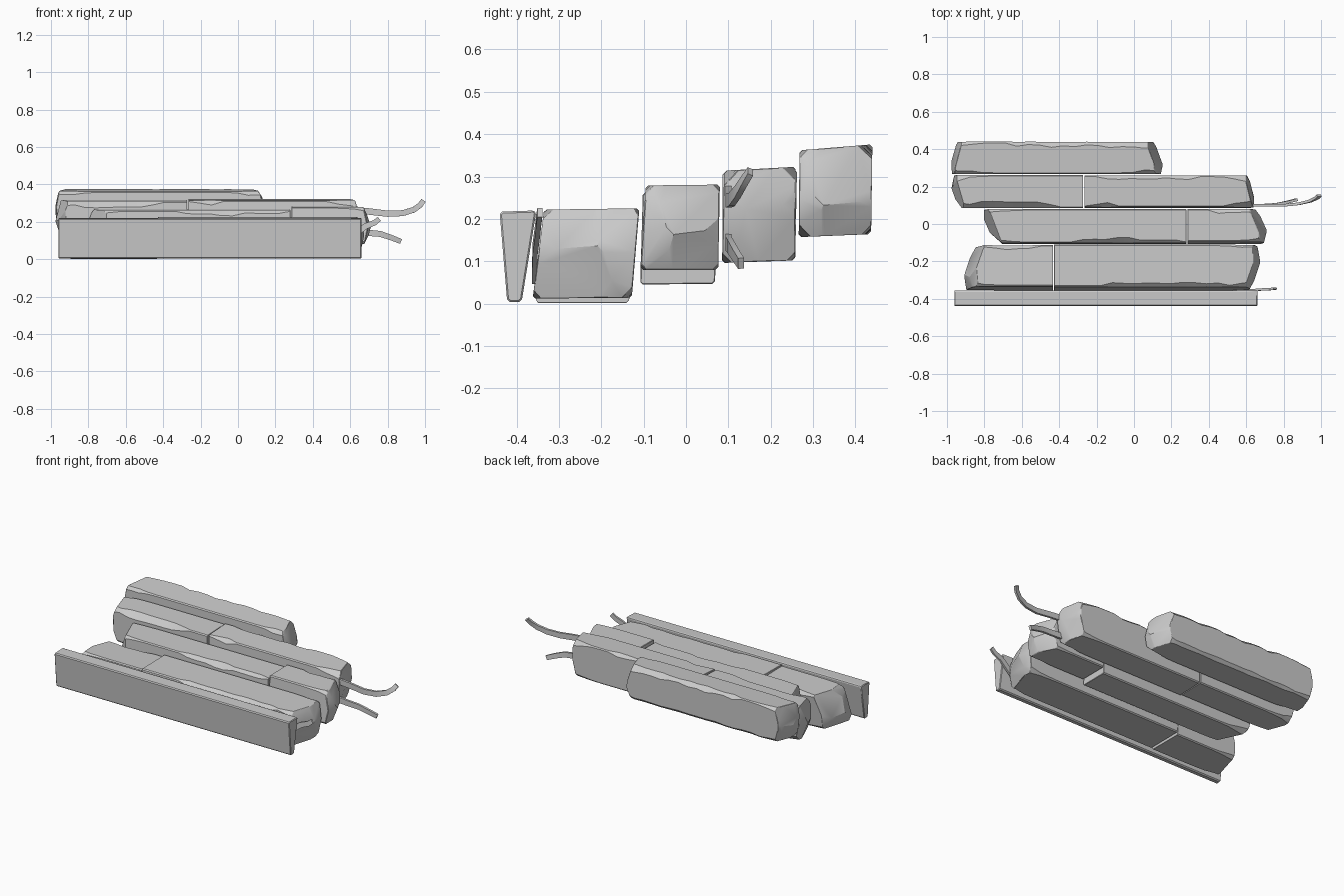
import bpy, bmesh, math, random
from mathutils import Vector

if "Cube" in bpy.data.objects:
    bpy.data.objects.remove(bpy.data.objects["Cube"])

random.seed(7)


def finish(bm, name, bevel=0.0):
    bmesh.ops.recalc_face_normals(bm, faces=bm.faces[:])
    me = bpy.data.meshes.new(name)
    bm.to_mesh(me)
    bm.free()
    ob = bpy.data.objects.new(name, me)
    bpy.context.collection.objects.link(ob)
    if bevel:
        m = ob.modifiers.new("edge_bevel", 'BEVEL')
        m.width, m.segments = bevel, 1
        m.limit_method, m.angle_limit = 'ANGLE', math.radians(50)
    bpy.ops.object.select_all(action='DESELECT')
    ob.select_set(True)
    bpy.context.view_layer.objects.active = ob
    bpy.ops.object.shade_smooth_by_angle(angle=math.radians(28))
    return ob


def skin(bm, rings):
    """Join equal-sized rings of points and cap both ends."""
    vs = [[bm.verts.new(p) for p in r] for r in rings]
    n = len(vs[0])
    for a, b in zip(vs, vs[1:]):
        for i in range(n):
            bm.faces.new((a[i], a[(i + 1) % n], b[(i + 1) % n], b[i]))
    bm.faces.new(vs[0])
    bm.faces.new(vs[-1])
    bmesh.ops.recalc_face_normals(bm, faces=bm.faces[:])


def cut(bm, co, no):
    """Slice away everything past a plane and close the hole."""
    bmesh.ops.bisect_plane(bm, geom=bm.verts[:] + bm.edges[:] + bm.faces[:],
                           plane_co=co, plane_no=no, clear_outer=True)
    bmesh.ops.holes_fill(bm, edges=[e for e in bm.edges if e.is_boundary])


def slab(name, x0, x1, quad, left=None, right=None, worn=()):
    """Stone slab. quad: (y, z) front-bottom, back-bottom, back-top, front-top.
    left / right: broken end insets (front, back, top, bottom).
    worn: (corner, from x, to x, depth) chipped stretches of a long edge."""
    q = [Vector(p) for p in quad]
    L, rings = x1 - x0, []
    n = max(8, int(L / 0.06))
    for k in range(n + 1):
        x = x0 + L * k / n
        ring = []
        for i in range(4):
            c = 0.006
            for d, spec in ((x - x0, left), (x1 - x, right)):
                if spec and d < 0.2:
                    c += (0.2 - d) * random.uniform(0.05, 0.2)
            for corner, a, b, depth in worn:
                if corner == i and a < x < b:
                    c += depth * random.uniform(0.3, 1)
            for j in (i - 1, (i + 1) % 4):
                p = q[i] + (q[j] - q[i]).normalized() * c
                ring.append((x, p.x, p.y))
        rings.append(ring)
    bm = bmesh.new()
    skin(bm, rings)
    # facet the broken ends
    ys, zs = [p.x for p in q], [p.y for p in q]
    lo, hi = Vector((min(ys), min(zs))), Vector((max(ys), max(zs)))
    sy, sz = hi - lo
    for xe, s, spec in ((x0, -1, left), (x1, 1, right)):
        if not spec:
            continue
        f, b, t, u = spec
        cuts = [(f, -1, 0), (b, 1, 0), (t, 0, 1), (u, 0, -1)]
        cuts += [((f + t) * .6, -.7, .7), ((b + t) * .6, .7, .7),
                 ((f + u) * .6, -.7, -.7), ((b + u) * .6, .7, -.7)]
        for inset, dy, dz in cuts:
            if inset <= 0:
                continue
            edge = Vector((xe - s * inset,
                           (lo.x + hi.x) / 2 + dy * sy / 2,
                           (lo.y + hi.y) / 2 + dz * sz / 2))
            span = abs(dy) * sy + abs(dz) * sz
            span *= random.uniform(0.5, 0.7)
            jit = random.uniform(-.12, .12)
            no = Vector((s * span, dy * inset + jit * abs(dz) * inset,
                         dz * inset + jit * abs(dy) * inset))
            cut(bm, edge, no.normalized())
    finish(bm, name, 0.004)


def strip(name, pts, w, t):
    """Thin bent strip, w tall and t thick, tapering slightly to its tip."""
    pts = [Vector(p) for p in pts]
    side, rings = Vector((0, 1, 0)), []
    for i, p in enumerate(pts):
        tan = (pts[min(i + 1, len(pts) - 1)] - pts[max(i - 1, 0)]).normalized()
        up = tan.cross(side).normalized()
        sd = up.cross(tan).normalized()
        k = 1 - 0.25 * i / (len(pts) - 1)
        rings.append([p + sd * a * t / 2 + up * b * w * k / 2
                      for a, b in ((-1, -1), (1, -1), (1, 1), (-1, 1))])
    bm = bmesh.new()
    skin(bm, rings)
    finish(bm, name)


# Upright facing board, wedge-shaped in section
slab("front_board", -0.96, 0.66,
     [(-.422, .004), (-.388, .004), (-.353, .22), (-.44, .217)])

# First course
slab("course1_short_slab", -0.93, -0.432,
     [(-.355, .002), (-.135, .002), (-.112, .212), (-.333, .216)],
     left=(.02, .09, .09, .03), worn=[(2, -.8, -.55, .02)])
slab("course1_long_slab", -0.428, 0.70,
     [(-.362, .012), (-.128, .014), (-.11, .225), (-.335, .222)],
     right=(.09, .02, .06, .06), worn=[(3, -.15, .5, .02)])

# Second course
slab("course2_long_slab", -0.83, 0.28,
     [(-.108, .045), (.068, .047), (.08, .265), (-.102, .262)],
     left=(.13, .01, .04, .06), worn=[(3, -.3, .25, .025)])
slab("course2_short_slab", 0.285, 0.735,
     [(-.108, .08), (.076, .08), (.08, .281), (-.095, .279)],
     right=(.02, .09, .07, .06), worn=[(2, .4, .6, .02)])

# Third course
slab("course3_left_slab", -1.0, -0.272,
     [(.086, .1), (.258, .104), (.262, .316), (.086, .31)],
     left=(.08, .03, .05, .06), worn=[(3, -.85, -.4, .03)])
slab("course3_right_slab", -0.265, 0.665,
     [(.085, .096), (.257, .102), (.259, .323), (.09, .314)],
     right=(.01, .06, .04, .06), worn=[(2, -.2, .3, .016), (3, -.25, -.1, .02)])

# Top course
slab("course4_slab", -1.0, 0.18,
     [(.266, .157), (.437, .164), (.44, .376), (.268, .362)],
     left=(.01, .06, .05, .05), right=(.01, .08, .08, .06),
     worn=[(2, -.65, .1, .03), (1, -.8, 0, .015)])

# Bent strips poking out of the broken ends
strip("upper_strip", [(.58, .1, .265), (.7, .1, .255), (.8, .1, .243), (.88, .108, .246),
                      (.94, .122, .264), (.975, .138, .29), (.99, .152, .312)], .036, .014)
strip("middle_strip", [(.58, .1, .15), (.68, .1, .142), (.76, .105, .135),
                       (.82, .117, .115), (.87, .13, .095)], .036, .014)
strip("lower_strip", [(.54, -.358, .06), (.62, -.356, .13), (.68, -.35, .175),
                      (.73, -.348, .195), (.755, -.345, .215)], .036, .012)
